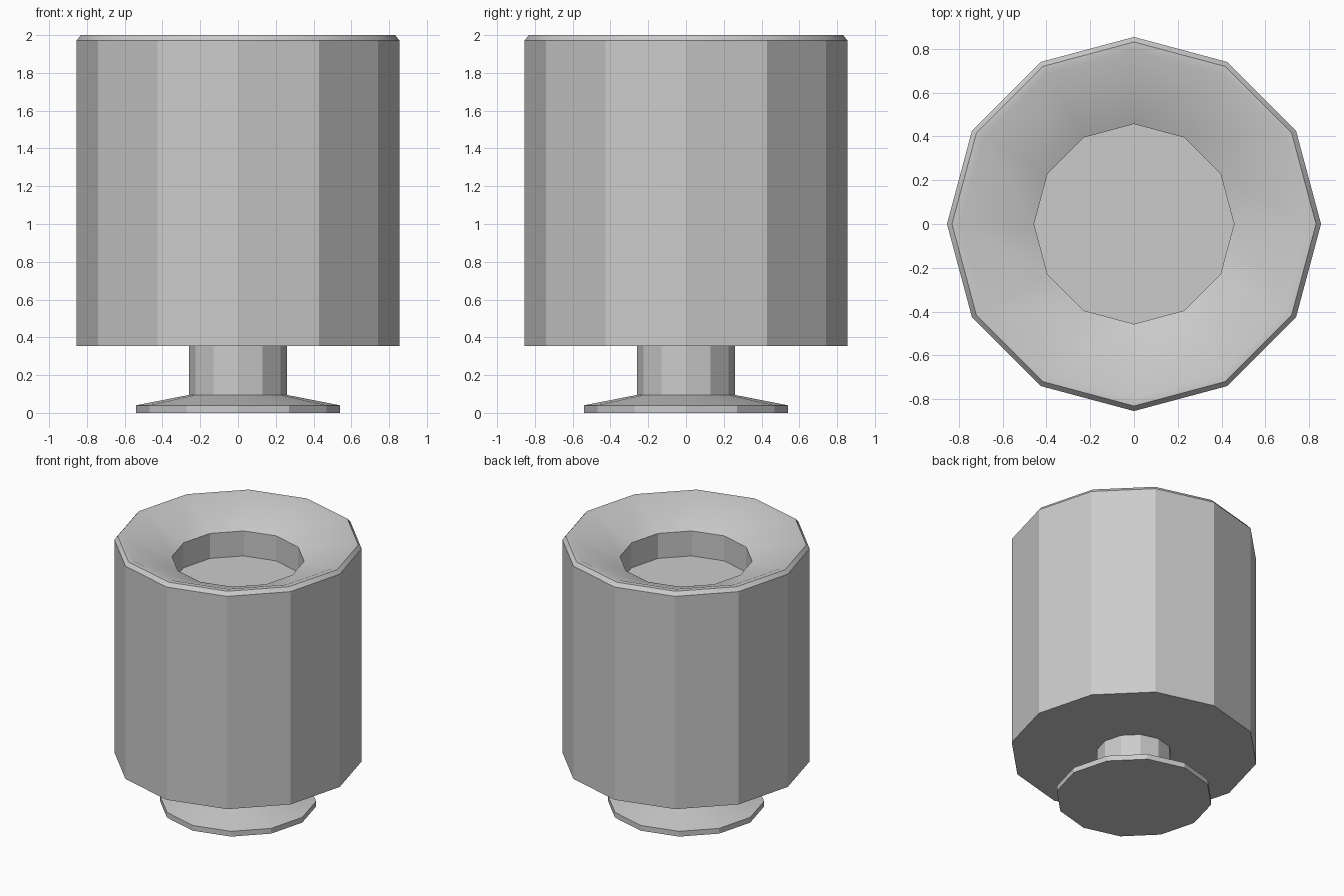
import bpy, bmesh, math

if "Cube" in bpy.data.objects:
    bpy.data.objects.remove(bpy.data.objects["Cube"])

SIDES = 12


def lathe(name, profile, cap_bottom=False, cap_top=False):
    """Revolve (radius, z) points, listed bottom-outside to top-inside."""
    bm = bmesh.new()
    rings = []
    for r, z in profile:
        rings.append([bm.verts.new((r * math.cos(2 * math.pi * i / SIDES),
                                    r * math.sin(2 * math.pi * i / SIDES), z))
                      for i in range(SIDES)])
    for a, b in zip(rings, rings[1:]):
        for i in range(SIDES):
            j = (i + 1) % SIDES
            bm.faces.new((a[i], a[j], b[j], b[i]))
    if cap_bottom:
        bm.faces.new(rings[0][::-1])
    if cap_top:
        bm.faces.new(rings[-1])
    mesh = bpy.data.meshes.new(name)
    bm.to_mesh(mesh)
    bm.free()
    obj = bpy.data.objects.new(name, mesh)
    bpy.context.collection.objects.link(obj)
    # shallow cones blend smoothly, upright facets stay flat
    bpy.ops.object.select_all(action='DESELECT')
    obj.select_set(True)
    bpy.context.view_layer.objects.active = obj
    bpy.ops.object.shade_smooth_by_angle(angle=math.radians(26))
    return obj


# Flared foot with narrow stem
lathe("foot_and_stem",
      [(0.54, 0), (0.54, 0.04), (0.26, 0.095), (0.26, 0.355)],
      cap_bottom=True)

# Drum body: underside, wall, chamfered rim, dished top and recessed well
lathe("drum_body",
      [(0.26, 0.355), (0.855, 0.355), (0.855, 1.972), (0.832, 2.0),
       (0.795, 2.0), (0.457, 1.86), (0.457, 1.67)],
      cap_top=True)
